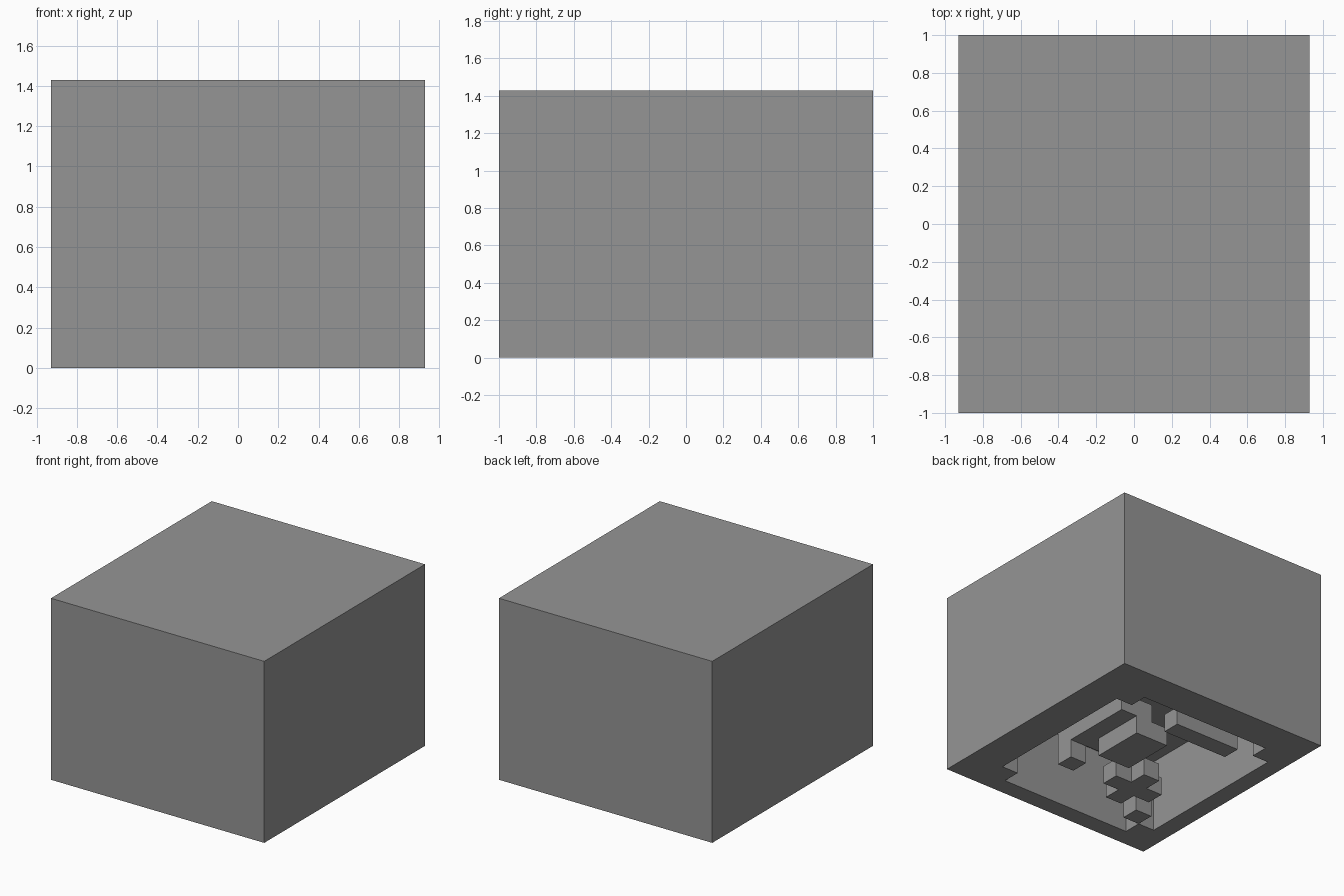
import bpy
import bmesh

cube = bpy.data.objects.get("Cube")
if cube:
    bpy.data.objects.remove(cube, do_unlink=True)

UNIT = 1 / 7            # one grid cell
WIDE, DEEP, TALL = 13, 14, 10
CAVITY = 4              # cavity height in cells

stone = bpy.data.materials.new("plain_grey")
stone.use_nodes = True
grey = (0.3, 0.3, 0.3, 1)
stone.diffuse_color = grey
stone.node_tree.nodes["Principled BSDF"].inputs["Base Color"].default_value = grey


def place(u, v, z):
    """Grid cell corner, counted from the back left corner, to world space."""
    return ((WIDE / 2 - u) * UNIT, (DEEP / 2 - v) * UNIT, z * UNIT)


def prism(name, u0, u1, v0, v1, z0, z1, notch=0):
    """Upright block whose four corners can be notched inward."""
    if notch:
        a, b, c, d = u0 + notch, u1 - notch, v0 + notch, v1 - notch
        outline = [(a, v0), (b, v0), (b, c), (u1, c), (u1, d), (b, d),
                   (b, v1), (a, v1), (a, d), (u0, d), (u0, c), (a, c)]
    else:
        outline = [(u0, v0), (u1, v0), (u1, v1), (u0, v1)]
    bm = bmesh.new()
    base = bm.faces.new([bm.verts.new(place(u, v, z0)) for u, v in outline])
    grown = bmesh.ops.extrude_face_region(bm, geom=[base])["geom"]
    top = [g for g in grown if isinstance(g, bmesh.types.BMVert)]
    bmesh.ops.translate(bm, verts=top, vec=(0, 0, (z1 - z0) * UNIT))
    bmesh.ops.recalc_face_normals(bm, faces=bm.faces)
    mesh = bpy.data.meshes.new(name)
    bm.to_mesh(mesh)
    bm.free()
    mesh.materials.append(stone)
    obj = bpy.data.objects.new(name, mesh)
    bpy.context.collection.objects.link(obj)
    return obj


# Outer block with a notched cavity cut into its underside
body = prism("outer_block", 0, WIDE, 0, DEEP, 0, TALL)
cutter = prism("cavity_cutter", 2, 12, 2, 13, -1, CAVITY, notch=1)
cutter.hide_render = True
cut = body.modifiers.new("cavity", "BOOLEAN")
cut.operation = "DIFFERENCE"
cut.solver = "EXACT"
cut.object = cutter
bpy.context.view_layer.objects.active = body
bpy.ops.object.modifier_apply(modifier=cut.name)
bpy.data.objects.remove(cutter, do_unlink=True)

# Pieces inside the cavity
prism("raised_slab", 4, 6, 5, 9, 1, 2)
prism("slab_block", 5, 7, 5, 8, 0, 1)
prism("slab_foot", 4, 5, 9, 10, 0, 2)
prism("long_bar", 6, 10, 3, 4, 0, 1)
prism("cross_piece", 7, 10, 8, 11, 0, 1, notch=1)
prism("corner_cube", 10, 11, 11, 12, 0, 1)
